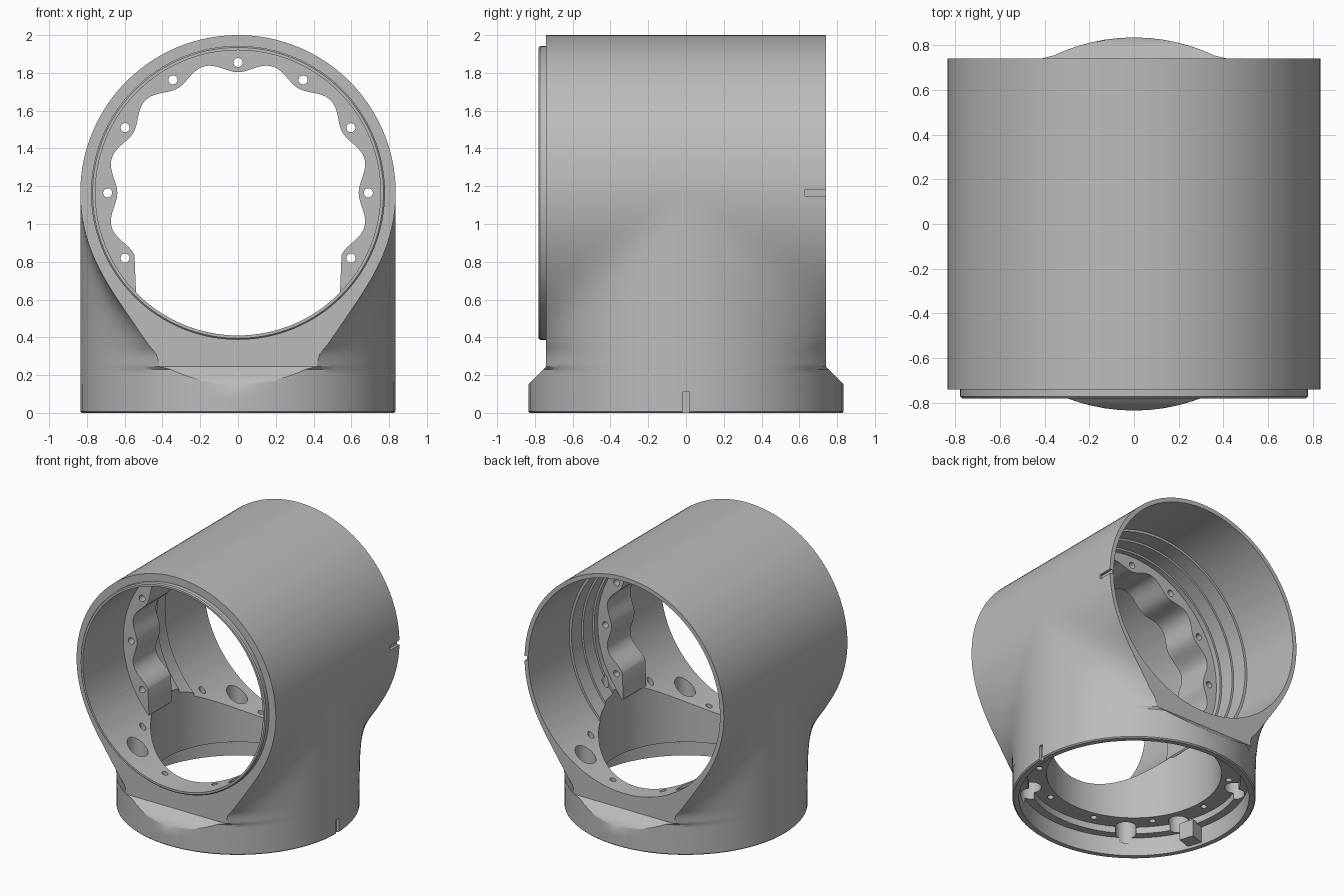
import bpy, bmesh, math
from mathutils import Matrix

if "Cube" in bpy.data.objects:
    bpy.data.objects.remove(bpy.data.objects["Cube"])

R = 0.835        # outer radius of both tubes
ZC = 1.165       # height of the horizontal axis
HALF = 0.74      # half length of the horizontal tube

grey = bpy.data.materials.new("housing grey")
grey.use_nodes = True
colour = (0.5, 0.5, 0.5, 1)
grey.diffuse_color = colour
grey.node_tree.nodes["Principled BSDF"].inputs["Base Color"].default_value = colour


def finish(bm, name):
    bmesh.ops.remove_doubles(bm, verts=bm.verts, dist=0.0002)
    bmesh.ops.dissolve_degenerate(bm, edges=bm.edges, dist=0.0001)
    bmesh.ops.recalc_face_normals(bm, faces=bm.faces)
    mesh = bpy.data.meshes.new(name)
    bm.to_mesh(mesh)
    bm.free()
    mesh.materials.append(grey)
    obj = bpy.data.objects.new(name, mesh)
    bpy.context.collection.objects.link(obj)
    return obj


def lathe(name, profile, along_y=False, steps=128):
    """Solid of revolution from (radius, height) points."""
    bm = bmesh.new()
    rings = []
    for r, h in profile:
        ring = []
        for i in range(steps):
            a = math.tau * i / steps
            c, s = r * math.cos(a), r * math.sin(a)
            ring.append(bm.verts.new((c, h, ZC + s) if along_y else (c, s, h)))
        rings.append(ring)
    for low, high in zip(rings, rings[1:]):
        for i in range(steps):
            j = (i + 1) % steps
            bm.faces.new((low[i], low[j], high[j], high[i]))
    bm.faces.new(rings[0])
    bm.faces.new(rings[-1])
    return finish(bm, name)


def box(name, centre, size, turn=0):
    bm = bmesh.new()
    matrix = (Matrix.Translation(centre) @ Matrix.Rotation(turn, 4, "Z")
              @ Matrix.Diagonal((*size, 1)))
    bmesh.ops.create_cube(bm, size=1, matrix=matrix)
    return finish(bm, name)


def pins(name, spots, radius, depth, along_y=False):
    """Set of separate cylinders used to drill holes."""
    bm = bmesh.new()
    turn = Matrix.Rotation(math.pi / 2 if along_y else 0, 4, "X")
    for spot in spots:
        bmesh.ops.create_cone(bm, cap_ends=True, segments=24, radius1=radius,
                              radius2=radius, depth=depth,
                              matrix=Matrix.Translation(spot) @ turn)
    return finish(bm, name)


def combine(obj, tool, operation="DIFFERENCE"):
    tool.hide_render = True
    mod = obj.modifiers.new(tool.name, "BOOLEAN")
    mod.operation, mod.object, mod.solver = operation, tool, "EXACT"
    bpy.context.view_layer.objects.active = obj
    bpy.ops.object.modifier_apply(modifier=mod.name)
    bpy.data.objects.remove(tool)


def smooth(obj):
    bpy.ops.object.select_all(action="DESELECT")
    obj.select_set(True)
    bpy.context.view_layer.objects.active = obj
    bpy.ops.object.shade_smooth_by_angle(angle=math.radians(28))


# Outer skin: upright tube blending softly into the horizontal tube
def half_width(y, z):
    across = math.sqrt(max(0, R * R - (z - ZC) ** 2))
    if z >= ZC:
        return across
    upright = math.sqrt(max(0, R * R - y * y))
    if z < 0.24:
        return upright
    u, v = R - upright, R - across + 4 * max(0, ZC - R - z)
    if min(u, v) < 0.00001:
        return R
    return R - (u ** -2 + v ** -2) ** -0.5


def body_skin():
    heights = [0, 0.008, 0.08, 0.15, 0.17, 0.19, 0.21, 0.23, 0.245]
    heights += [0.26 + (ZC - 0.26) * i / 36 for i in range(36)]
    heights += [ZC + R * math.sin(math.pi / 2 * i / 36) for i in range(37)]
    bm = bmesh.new()
    rows, n = [], 40
    for k, z in enumerate(heights):
        limit = min(R, HALF + max(0, 0.245 - z))
        shrink = 0.99 if k == 0 else 1
        ys = [limit * math.sin(math.pi * (i / n - 0.5)) for i in range(n + 1)]
        side = [(half_width(y, z), y) for y in ys]
        loop = side + [(-x, y) for x, y in reversed(side)]
        rows.append([bm.verts.new((x * shrink, y * shrink, z)) for x, y in loop])
    count = len(rows[0])
    for low, high in zip(rows, rows[1:]):
        for i in range(count):
            j = (i + 1) % count
            bm.faces.new((low[i], low[j], high[j], high[i]))
    bm.faces.new(rows[0])
    return finish(bm, "housing")


housing = body_skin()

# Raised lip at the front opening
combine(housing, lathe("front_lip", [(0.77, -0.78), (0.778, -0.772), (0.778, -0.6)], True),
        "UNION")

# Stepped horizontal bore
combine(housing, lathe("bore", [(0.755, -1), (0.755, 0.02), (0.77, 0.02), (0.77, 0.13),
                                (0.785, 0.13), (0.785, 0.25), (0.803, 0.25), (0.803, 1)],
                       True))

# Upright bore and stepped base recess
combine(housing, lathe("base_bore", [(0.79, -0.2), (0.79, 0.14), (0.73, 0.14), (0.73, 0.19),
                                     (0.6, 0.19), (0.6, ZC)]))

# Large and small holes through the base flange
combine(housing, pins("large_holes", [(x, y, 0.5) for x in (-0.425, 0.425)
                                      for y in (-0.595, 0.595)], 0.072, 0.8))
combine(housing, pins("blind_holes", [(-0.65, y, 0.2) for y in (-0.3, 0.3)], 0.07, 0.2))
angles = [math.radians(3 + 36 * i) for i in range(10)]
combine(housing, pins("screw_holes", [(0.655 * math.cos(a), 0.655 * math.sin(a), 0.5)
                                      for a in angles], 0.022, 0.8))

# Shallow marking slots on the left side
combine(housing, box("rear_slot", (0.87, 0.71, ZC), (0.11, 0.16, 0.035)))
combine(housing, box("base_slot", (0.87, 0, 0.03), (0.11, 0.035, 0.16)))
smooth(housing)

# Locating key inside the base rim
smooth(box("base_key", (-0.7, -0.23, 0.085), (0.11, 0.11, 0.13), math.radians(18)))


# Scalloped bolt ring inside the horizontal bore
def bolt_ring():
    start, stop, steps = -31, 211, 242
    inner, outer = [], []
    for i in range(steps + 1):
        a = math.radians(start + (stop - start) * i / steps)
        r = 0.666 - 0.027 * math.cos(12 * a)
        inner.append((r * math.cos(a), ZC + r * math.sin(a)))
        outer.append((0.763 * math.cos(a), ZC + 0.763 * math.sin(a)))
    for line, low in ((inner, (0.54, 0.64)), (outer, (0.55, 0.63))):
        line.insert(0, low)
        line.append((-low[0], low[1]))
    bm = bmesh.new()
    quads = []
    for y in (-0.295, -0.02):
        quads.append([[bm.verts.new((x, y, z)) for x, z in line] for line in (inner, outer)])
    (fi, fo), (bi, bo) = quads
    for i in range(len(fi) - 1):
        for p, q in ((fi, fo), (bi, bo), (fi, bi), (fo, bo)):
            bm.faces.new((p[i], p[i + 1], q[i + 1], q[i]))
    for e in (0, -1):
        bm.faces.new((fi[e], fo[e], bo[e], bi[e]))
    return finish(bm, "bolt_ring")


ring = bolt_ring()
bolts = [math.radians(30 * i) for i in range(-1, 8)]
combine(ring, pins("bolt_holes", [(0.69 * math.cos(a), -0.15, ZC + 0.69 * math.sin(a))
                                  for a in bolts], 0.024, 0.6, True))
smooth(ring)
